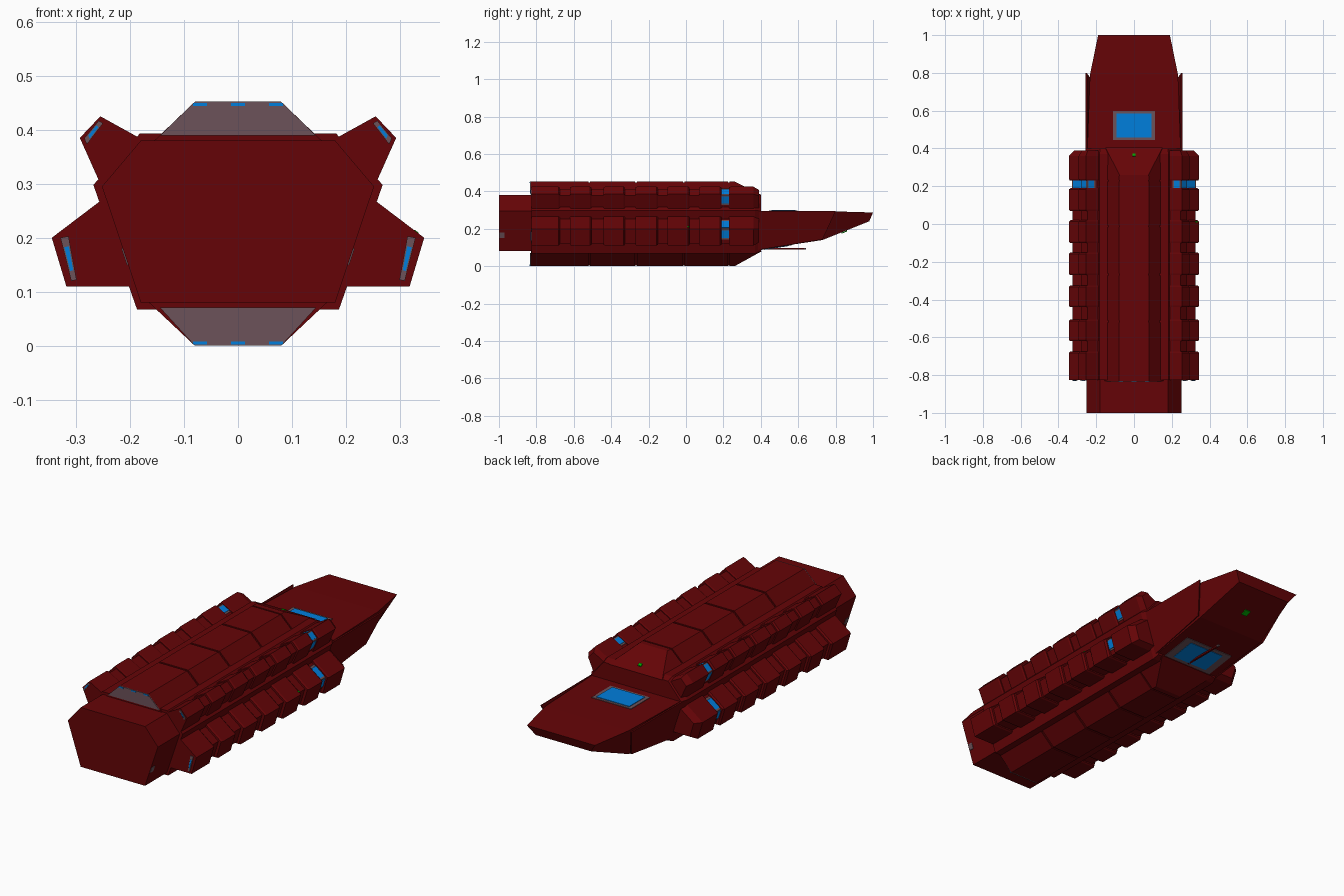
import bpy, bmesh
from mathutils import Vector

if "Cube" in bpy.data.objects:
    bpy.data.objects.remove(bpy.data.objects["Cube"])


def material(name, rgb):
    m = bpy.data.materials.new(name)
    m.diffuse_color = (*rgb, 1)
    m.use_nodes = True
    m.node_tree.nodes["Principled BSDF"].inputs["Base Color"].default_value = m.diffuse_color
    return m


RED = material("hull red", (0.13, 0.0012, 0.002))
GREY = material("frame grey", (0.15, 0.085, 0.1))
BLUE = material("glow blue", (0.0, 0.21, 0.72))
GREEN = material("marker green", (0.0, 0.4, 0.0))


def loft(name, rings, mat):
    """Skin a list of equal-length 3D rings and cap both ends."""
    bm = bmesh.new()
    rows = [[bm.verts.new(p) for p in r] for r in rings]
    n = len(rows[0])
    for a, b in zip(rows, rows[1:]):
        for i in range(n):
            j = (i + 1) % n
            bm.faces.new((a[i], a[j], b[j], b[i]))
    bm.faces.new(rows[0])
    bm.faces.new(rows[-1])
    bmesh.ops.recalc_face_normals(bm, faces=bm.faces)
    me = bpy.data.meshes.new(name)
    bm.to_mesh(me)
    bm.free()
    me.materials.append(mat)
    ob = bpy.data.objects.new(name, me)
    bpy.context.collection.objects.link(ob)
    return ob


def ring(profile, y, side=1, k=1.0, pivot=(0, 0)):
    """Place an (x, z) profile at y, scaled by k towards pivot."""
    return [(side * (pivot[0] + (x - pivot[0]) * k), y, pivot[1] + (z - pivot[1]) * k)
            for x, z in profile]


def plate(name, pts, vec, mat):
    v = Vector(vec)
    return loft(name, [pts, [tuple(Vector(p) + v) for p in pts]], mat)


def inset(pts, k):
    c = sum((Vector(p) for p in pts), Vector()) / len(pts)
    return [tuple(c + (Vector(p) - c) * k) for p in pts]


def both(half):
    return half + [(-x, z) for x, z in reversed(half)]


# hexagonal core hull and its slightly larger casing
core = both([(0.18, 0.08), (0.252, 0.295), (0.18, 0.38)])
casing = both([(0.187, 0.067), (0.268, 0.298), (0.182, 0.393)])
loft("core_hull", [ring(core, -1), ring(core, 0.38)], RED)
loft("casing", [ring(casing, -0.825), ring(casing, 0.37), ring(core, 0.4)], RED)


# wedge nose with flat deck
def nose_ring(yt, xt, zt, yb, xb, zb):
    return [(xt, yt, zt), (-xt, yt, zt), (-xb, yb, zb), (xb, yb, zb)]


loft("nose", [nose_ring(0.37, 0.248, 0.295, 0.37, 0.18, 0.085),
              nose_ring(0.79, 0.233, 0.293, 0.73, 0.19, 0.14),
              nose_ring(1.0, 0.19, 0.287, 0.98, 0.155, 0.24)], RED)


# deck window above and belly window below, both framed
def flat(x, y0, y1, z0, z1):
    return [(-x, y0, z0), (x, y0, z0), (x, y1, z1), (-x, y1, z1)]


def belly(x, y0, y1):
    return flat(x, y0, y1, *(0.085 + 0.153 * (y - 0.37) for y in (y0, y1)))


plate("deck_window_frame", flat(0.11, 0.445, 0.597, 0.291, 0.291), (0, 0, 0.006), GREY)
plate("deck_window", flat(0.092, 0.458, 0.585, 0.291, 0.291), (0, 0, 0.009), BLUE)
plate("belly_window_frame", belly(0.14, 0.4, 0.57), (0, 0, -0.003), GREY)
plate("belly_window", belly(0.1, 0.42, 0.55), (0, 0, -0.005), BLUE)

# top and bottom armour: segments over a recessed core, with a sloped end
top = [(-0.155, 0.38), (-0.08, 0.452), (0.08, 0.452), (0.155, 0.38)]
bottom = [(-0.165, 0.08), (-0.08, 0.0), (0.08, 0.0), (0.165, 0.08)]
segments = [(-0.83, -0.522), (-0.512, -0.272), (-0.262, -0.017), (-0.007, 0.225)]
for name, prof, base, sgn in (("top", top, 0.38, 1), ("bottom", bottom, 0.08, -1)):
    loft(name + "_armour_core", [ring(prof, -0.82, k=0.95, pivot=(0, base)),
                                 ring(prof, 0.24, k=0.95, pivot=(0, base))], RED)
    for i, (a, b) in enumerate(segments):
        loft(f"{name}_armour_{i}", [ring(prof, a), ring(prof, b)], RED)
    slope = [(x * 0.97, 0.405 if abs(x) > 0.1 else 0.26, z) for x, z in prof]
    loft(name + "_armour_slope", [ring(prof, 0.232), slope], RED)
    # grey front panel, starting at the casing, with three small lights
    step = base + sgn * 0.009
    panel = [(-0.145, step), prof[1], prof[2], (0.145, step)]
    plate(name + "_front_panel", ring(panel, -0.828), (0, -0.006, 0), GREY)
    for i, x in enumerate((-0.07, 0, 0.07)):
        z = prof[1][1] - sgn * 0.005
        light = [(x - 0.013, z - 0.003), (x + 0.013, z - 0.003),
                 (x + 0.013, z + 0.003), (x - 0.013, z + 0.003)]
        plate(f"{name}_front_light_{i}", ring(light, -0.83), (0, -0.006, 0), BLUE)

# belly probe, a thin rod under the nose
rod = [(-0.005, 0.088), (0.005, 0.088), (0.005, 0.096), (-0.005, 0.096)]
loft("belly_probe", [ring(rod, 0.38), ring(rod, 0.63)], RED)
loft("belly_probe_tip", [ring(rod, 0.63), ring(rod, 0.642)], GREY)

# green markers on the top slope and under the nose
plate("top_marker", [(-0.009, 0.358, 0.402), (0.009, 0.358, 0.402),
                     (0.009, 0.372, 0.395), (-0.009, 0.372, 0.395)], (0, 0.002, 0.006), GREEN)
plate("nose_marker", [(-0.015, 0.83, 0.179), (0.015, 0.83, 0.179),
                      (0.015, 0.86, 0.191), (-0.015, 0.86, 0.191)], (0, 0.002, -0.005), GREEN)

# side pods: seven per row, joined by a thinner rail
rows = {
    "upper": ([(0.17, 0.378), (0.255, 0.425), (0.293, 0.385), (0.255, 0.3), (0.2, 0.3)],
              (0.2, 0.34), [(0, 1, 0.5, 0.9), (1, 2, 0.15, 0.85), (2, 3, 0.1, 0.6)]),
    "lower": ([(0.25, 0.272), (0.345, 0.2), (0.318, 0.11), (0.19, 0.11), (0.18, 0.2)],
              (0.2, 0.19), [(0, 1, 0.35, 0.9), (1, 2, 0.1, 0.6)]),
}
pods = [(-0.825, -0.675), (-0.62, -0.505), (-0.44, -0.325), (-0.27, -0.15),
        (-0.1, 0.02), (0.07, 0.19), (0.23, 0.39)]
for side, tag in ((1, "right"), (-1, "left")):
    for row, (prof, piv, patches) in rows.items():
        loft(f"{row}_rail_{tag}", [ring(prof, -0.8, side, 0.86, piv),
                                   ring(prof, 0.35, side, 0.86, piv)], RED)
        # glowing patches on the rail in the last gap
        for n, (i, j, t0, t1) in enumerate(patches):
            a, b = Vector(prof[i]), Vector(prof[j])
            for part, grow, k, mat in (("frame", 0.1, 0.88, GREY), ("glow", 0, 0.9, BLUE)):
                ends = [a.lerp(b, t0 - grow), a.lerp(b, t1 + grow)]
                plate(f"{row}_{part}_{tag}_{n}",
                      ring(ends, 0.19, side, k, piv) + ring(ends[::-1], 0.23, side, k, piv),
                      (side * (piv[0] - (ends[0].x + ends[1].x) / 2) * 0.04, 0,
                       (piv[1] - (ends[0].y + ends[1].y) / 2) * 0.04), mat)
        for i, (a, b) in enumerate(pods):
            cut, k = (0.03, 0.8) if i == len(pods) - 1 else (0.008, 0.94)
            loft(f"{row}_pod_{tag}_{i}",
                 [ring(prof, a, side, 0.96 if i else 1, piv), ring(prof, a + 0.008, side, 1, piv),
                  ring(prof, b - cut, side, 1, piv), ring(prof, b, side, k, piv)], RED)

    # lamp strips on the front ends of the pods
    lamps = {"upper": [(0.25, 0.412), (0.258, 0.417), (0.285, 0.384), (0.28, 0.373)],
             "lower": [(0.314, 0.203), (0.329, 0.2), (0.309, 0.12), (0.299, 0.122)]}
    for row, prof in lamps.items():
        strip = ring(prof, -0.824, side)
        plate(f"{row}_lamp_frame_{tag}", strip, (0, -0.005, 0), GREY)
        plate(f"{row}_lamp_{tag}", inset(strip, 0.55), (0, -0.007, 0), BLUE)

    # side fin lying along the nose
    fin = [(0.25, 0.38, 0.296), (0.25, 0.8, 0.296), (0.2, 0.73, 0.145), (0.182, 0.38, 0.088)]
    plate(f"nose_fin_{tag}", [(side * x, y, z) for x, y, z in fin], (side * 0.006, 0, -0.002), RED)

    # small vent near the front end of the core hull
    vent = [(0.203, -0.997, 0.15), (0.203, -0.97, 0.15), (0.213, -0.97, 0.18), (0.213, -0.997, 0.18)]
    plate(f"hull_vent_{tag}", [(side * x, y, z) for x, y, z in vent], (side * 0.003, 0, 0), GREY)

# green side marker
plate("side_marker", [(0.332, 0.008, 0.205), (0.332, 0.016, 0.205),
                      (0.324, 0.016, 0.211), (0.324, 0.008, 0.211)], (0.003, 0, 0.004), GREEN)
